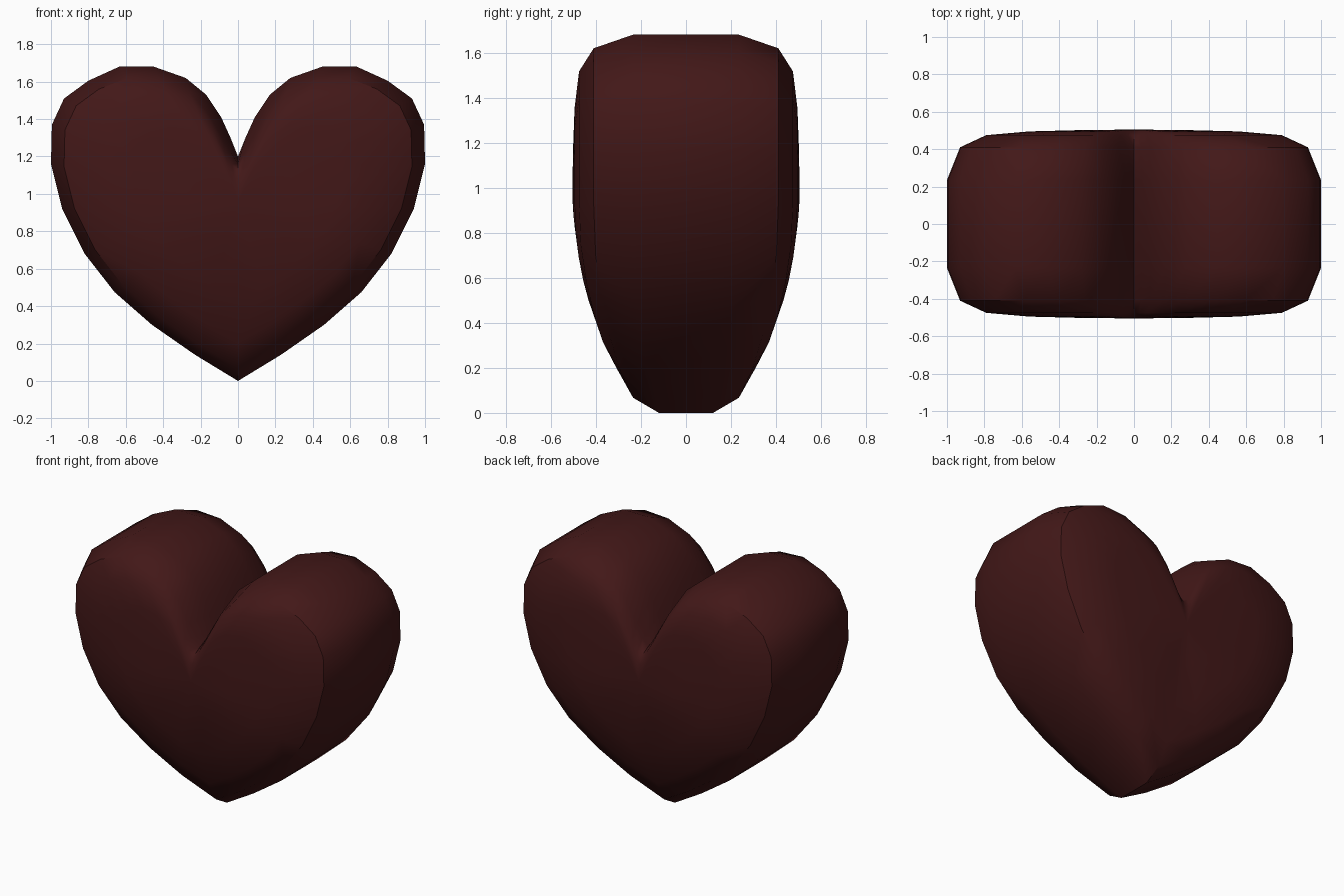
import bpy, bmesh, math

if "Cube" in bpy.data.objects:
    bpy.data.objects.remove(bpy.data.objects["Cube"])

# Right half of the heart outline (x, z), bottom tip to notch
HALF = [(0, 0), (.23, .14), (.46, .30), (.66, .475), (.82, .68), (.94, .92),
        (1, 1.16), (.995, 1.37), (.93, 1.51), (.80, 1.605), (.635, 1.68),
        (.45, 1.68), (.28, 1.62), (.17, 1.53), (.09, 1.41), (.04, 1.30), (0, 1.2)]
# How far each outline point has grown from tip thickness to full thickness
FULL = [0, .35, .6, .8, .95] + [1] * 12
# Extra lowering of the inner rings along the notch
DROP = [0] * 10 + [.01, .02, .03, .06, .08, .06, .02]
# Rings: scale about the centre, half depth at the tip, half depth elsewhere
RINGS = [(1, .12, .235, 0), (.93, .235, .41, 1), (.79, .31, .475, 1.2),
         (.56, .40, .495, .9), (.29, .46, .502, .4)]
CZ = .96

n = len(HALF)
order = [(i, 1) for i in range(n)] + [(i, -1) for i in range(n - 2, 0, -1)]
bm = bmesh.new()


def ring(side, s, tip, full, drop):
    verts = []
    for i, sx in order:
        x, z = HALF[i]
        y = tip + (full - tip) * FULL[i]
        verts.append(bm.verts.new((sx * x * s, side * y, CZ + (z - CZ) * s - DROP[i] * drop)))
    return verts


def bridge(a, b):
    m = len(a)
    for i in range(m):
        j = (i + 1) % m
        bm.faces.new((a[i], a[j], b[j], b[i]))


# Puffed front and back, joined by the rim
rims = []
for side in (-1, 1):
    rings = [ring(side, *r) for r in RINGS]
    for a, b in zip(rings, rings[1:]):
        bridge(a, b)
    centre = bm.verts.new((0, side * .505, CZ))
    last = rings[-1]
    for i in range(len(last)):
        bm.faces.new((last[i], last[(i + 1) % len(last)], centre))
    rims.append(rings[0])
bridge(*rims)
bmesh.ops.recalc_face_normals(bm, faces=bm.faces)

mesh = bpy.data.meshes.new("heart")
bm.to_mesh(mesh)
bm.free()
heart = bpy.data.objects.new("heart", mesh)
bpy.context.collection.objects.link(heart)

# Dark red colour
mat = bpy.data.materials.new("dark_red")
mat.diffuse_color = (.055, .009, .009, 1)
mat.use_nodes = True
mat.node_tree.nodes["Principled BSDF"].inputs["Base Color"].default_value = mat.diffuse_color
mesh.materials.append(mat)

bpy.context.view_layer.objects.active = heart
heart.select_set(True)
bpy.ops.object.shade_smooth_by_angle(angle=math.radians(40))
